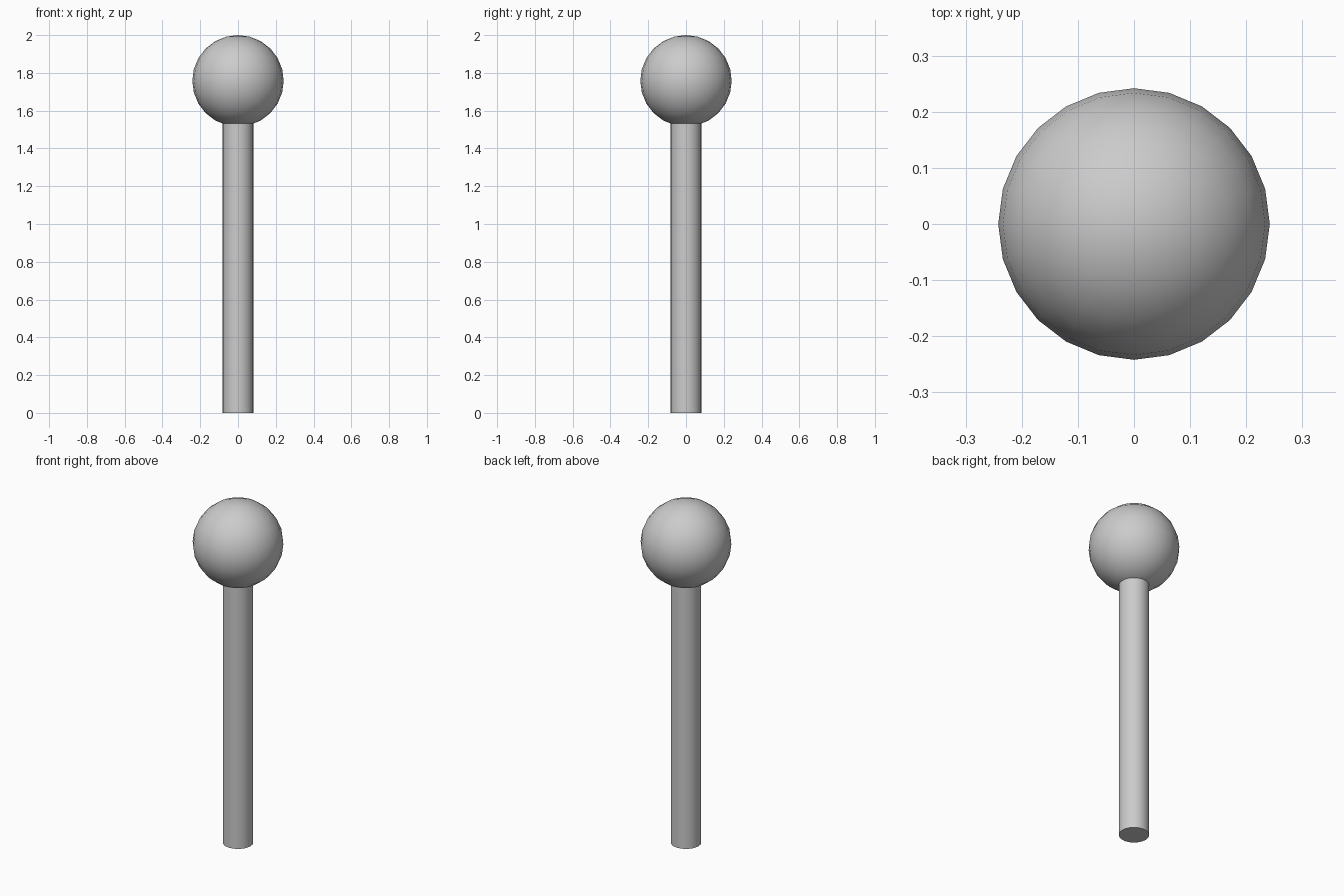
import bpy, math

if "Cube" in bpy.data.objects:
    bpy.data.objects.remove(bpy.data.objects["Cube"])

BALL_R = 0.242
ROD_R = 0.081
CENTRE_Z = 2.0 - BALL_R


def finish(name):
    ob = bpy.context.object
    ob.name = name
    bpy.ops.object.shade_smooth_by_angle(angle=math.radians(35))
    return ob


# Straight round rod, ending just inside the ball
rod_h = CENTRE_Z - math.sqrt(BALL_R ** 2 - ROD_R ** 2) + 0.02
bpy.ops.mesh.primitive_cylinder_add(vertices=24, radius=ROD_R, depth=rod_h,
                                    location=(0, 0, rod_h / 2))
finish("rod")

# Ball on top
bpy.ops.mesh.primitive_uv_sphere_add(segments=24, ring_count=12, radius=BALL_R,
                                     location=(0, 0, CENTRE_Z))
finish("ball_head")
